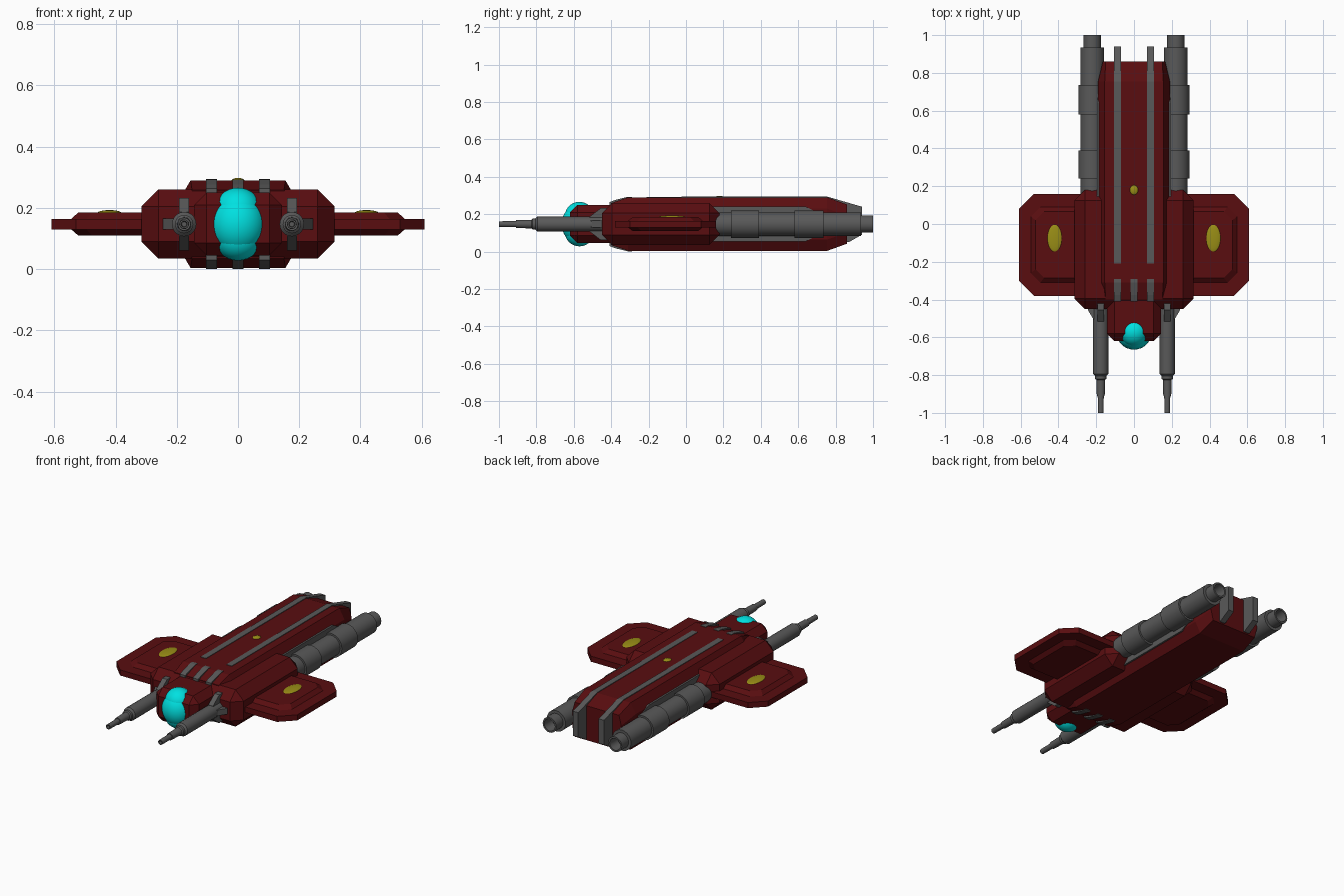
import bpy, bmesh
from math import cos, sin, tau, radians

if "Cube" in bpy.data.objects:
    bpy.data.objects.remove(bpy.data.objects["Cube"])

ZC = 0.147  # height of the ship's mid plane


def material(name, rgb):
    m = bpy.data.materials.new(name)
    m.diffuse_color = (*rgb, 1)
    m.use_nodes = True
    m.node_tree.nodes["Principled BSDF"].inputs["Base Color"].default_value = m.diffuse_color
    return m


RED = material("dark_red", (0.10, 0.004, 0.005))
GREY = material("dark_grey", (0.10, 0.10, 0.10))
CYAN = material("cyan_glass", (0.0, 0.75, 0.75))
GOLD = material("old_gold", (0.32, 0.27, 0.008))


def smooth(ob):
    bpy.ops.object.select_all(action='DESELECT')
    ob.select_set(True)
    bpy.context.view_layer.objects.active = ob
    bpy.ops.object.shade_smooth_by_angle(angle=radians(32))


def loft(name, rings, mat):
    """Skin rings of equal point count and cap both ends."""
    bm = bmesh.new()
    rows = [[bm.verts.new(p) for p in r] for r in rings]
    n = len(rows[0])
    for a, b in zip(rows, rows[1:]):
        for i in range(n):
            j = (i + 1) % n
            bm.faces.new((a[i], a[j], b[j], b[i]))
    bm.faces.new(rows[0])
    bm.faces.new(rows[-1])
    bmesh.ops.recalc_face_normals(bm, faces=bm.faces)
    me = bpy.data.meshes.new(name)
    bm.to_mesh(me)
    bm.free()
    me.materials.append(mat)
    ob = bpy.data.objects.new(name, me)
    bpy.context.collection.objects.link(ob)
    return ob


def side_prism(name, yz, x0, x1, mat):
    return loft(name, [[(x, y, z) for y, z in yz] for x in (x0, x1)], mat)


def flat_prism(name, xy, z0, z1, mat):
    return loft(name, [[(x, y, z) for x, y in xy] for z in (z0, z1)], mat)


def lathe_y(name, profile, x, mat, n=24):
    """Turn (y, radius) pairs around a line parallel to y."""
    rings = [[(x + r * cos(tau * i / n), y, ZC + r * sin(tau * i / n))
              for i in range(n)] for y, r in profile]
    ob = loft(name, rings, mat)
    smooth(ob)
    return ob


def bevel_box(name, lo, hi, width, mat):
    bpy.ops.mesh.primitive_cube_add(size=1, location=[(a + b) / 2 for a, b in zip(lo, hi)])
    ob = bpy.context.object
    ob.name = name
    ob.scale = [b - a for a, b in zip(lo, hi)]
    bpy.ops.object.transform_apply(location=False, rotation=False, scale=True)
    mod = ob.modifiers.new("chamfer", 'BEVEL')
    mod.width, mod.segments = width, 1
    ob.data.materials.append(mat)
    return ob


def ellipsoid(name, loc, radii, mat):
    bpy.ops.mesh.primitive_uv_sphere_add(segments=32, ring_count=16, radius=1, location=loc)
    ob = bpy.context.object
    ob.name = name
    ob.scale = radii
    ob.data.materials.append(mat)
    smooth(ob)
    return ob


# Hull and nose blocks
bevel_box("hull", (-0.315, -0.45, 0.035), (0.315, 0.18, 0.26), 0.055, RED)
bevel_box("nose", (-0.143, -0.62, 0.045), (0.143, -0.30, 0.25), 0.04, RED)

# Long eight-sided spine: y, top half width, middle half width, half height
sections = [(-0.40, 0.15, 0.165, 0.112), (-0.31, 0.155, 0.19, 0.143),
            (0.755, 0.155, 0.19, 0.143), (0.86, 0.15, 0.165, 0.105)]
rings = []
for y, t, m, h in sections:
    k = h - 0.06
    rings.append([(x, y, ZC + z) for x, z in
                  ((-t, h), (t, h), (m, k), (m, -k), (t, -h), (-t, -h), (-m, -k), (-m, k))])
loft("spine", rings, RED)

# Canopy: three overlapping glass lobes
ellipsoid("canopy_middle", (0, -0.58, ZC), (0.09, 0.085, 0.10), CYAN)
for side, label in ((1, "upper"), (-1, "lower")):
    ellipsoid("canopy_" + label, (0, -0.57, ZC + side * 0.045), (0.078, 0.077, 0.074), CYAN)

# Short ribs over the front of the spine, above and below
rib = [(-0.41, 0.09), (-0.41, 0.117), (-0.375, 0.13), (-0.31, 0.146), (-0.29, 0.146), (-0.29, 0.09)]
for v, label in ((1, "top"), (-1, "bottom")):
    for x in (-0.087, 0, 0.087):
        side_prism("front_rib_" + label, [(y, ZC + v * z) for y, z in rib],
                   x - 0.018, x + 0.018, GREY)

# Small dome on the spine
ellipsoid("spine_dome", (0, 0.18, 0.288), (0.022, 0.026, 0.01), GOLD)


def panel(x1, y0, y1, c):
    """Wing outline with two cut outer corners."""
    return [(0.25, y0), (x1 - c, y0), (x1, y0 + c), (x1, y1 - c), (x1 - c, y1), (0.25, y1)]


for s, side in ((-1, "left"), (1, "right")):
    def flip(pts):
        return [(s * x, y) for x, y in pts]

    # Wing plate with a raised panel on both faces, and a domed ornament
    flat_prism("wing_" + side, flip(panel(0.61, -0.38, 0.16, 0.08)), 0.13, 0.164, RED)
    wide, narrow = flip(panel(0.545, -0.31, 0.09, 0.05)), flip(panel(0.522, -0.285, 0.065, 0.045))
    loft("wing_panel_" + side,
         [[(x, y, z) for x, y in o] for o, z in
          ((narrow, 0.11), (wide, 0.13), (wide, 0.164), (narrow, 0.185))], RED)
    ellipsoid("wing_ornament_" + side, (s * 0.42, -0.075, 0.184), (0.038, 0.072, 0.009), GOLD)

    # Long strip on the spine that folds down into a tail fin
    side_prism("spine_strip_" + side,
               [(-0.21, 0.25), (-0.21, 0.293), (0.755, 0.294), (0.94, 0.24), (0.94, 0.09),
                (0.87, 0.05), (0.80, 0.05), (0.80, 0.25)], s * 0.069, s * 0.105, GREY)

    # Engine with two bands, hollow nozzle, and the mount holding it to the spine
    lathe_y("engine_" + side,
            [(0.12, 0.063), (0.24, 0.063), (0.24, 0.074), (0.39, 0.074), (0.39, 0.063),
             (0.58, 0.063), (0.58, 0.074), (0.735, 0.074), (0.735, 0.063), (0.935, 0.063),
             (0.935, 0.046), (1.0, 0.046), (1.0, 0.036), (0.93, 0.03)], s * 0.221, GREY)
    side_prism("engine_mount_" + side,
               [(0.1, 0.055), (0.1, 0.24), (0.64, 0.24), (0.72, 0.20), (0.72, 0.095), (0.64, 0.055)],
               s * 0.1, s * 0.195, GREY)

    # Stepped gun barrel with a hollow muzzle
    lathe_y("gun_" + side,
            [(-0.38, 0.04), (-0.795, 0.04), (-0.805, 0.03), (-0.82, 0.03), (-0.825, 0.023),
             (-0.91, 0.021), (-0.91, 0.016), (-1.0, 0.015), (-1.0, 0.01), (-0.96, 0.008)],
            s * 0.176, GREY, 20)

    # Cross-shaped gun brace against the hull
    brace = [(-0.38, 0.086), (-0.455, 0.086), (-0.515, 0.04),
             (-0.515, -0.04), (-0.455, -0.086), (-0.38, -0.086)]
    side_prism("gun_brace_upright_" + side, [(y, ZC + w) for y, w in brace],
               s * 0.160, s * 0.192, GREY)
    flat_prism("gun_brace_level_" + side, [(s * 0.176 + w * 0.8, y) for y, w in brace],
               ZC - 0.018, ZC + 0.018, GREY)
